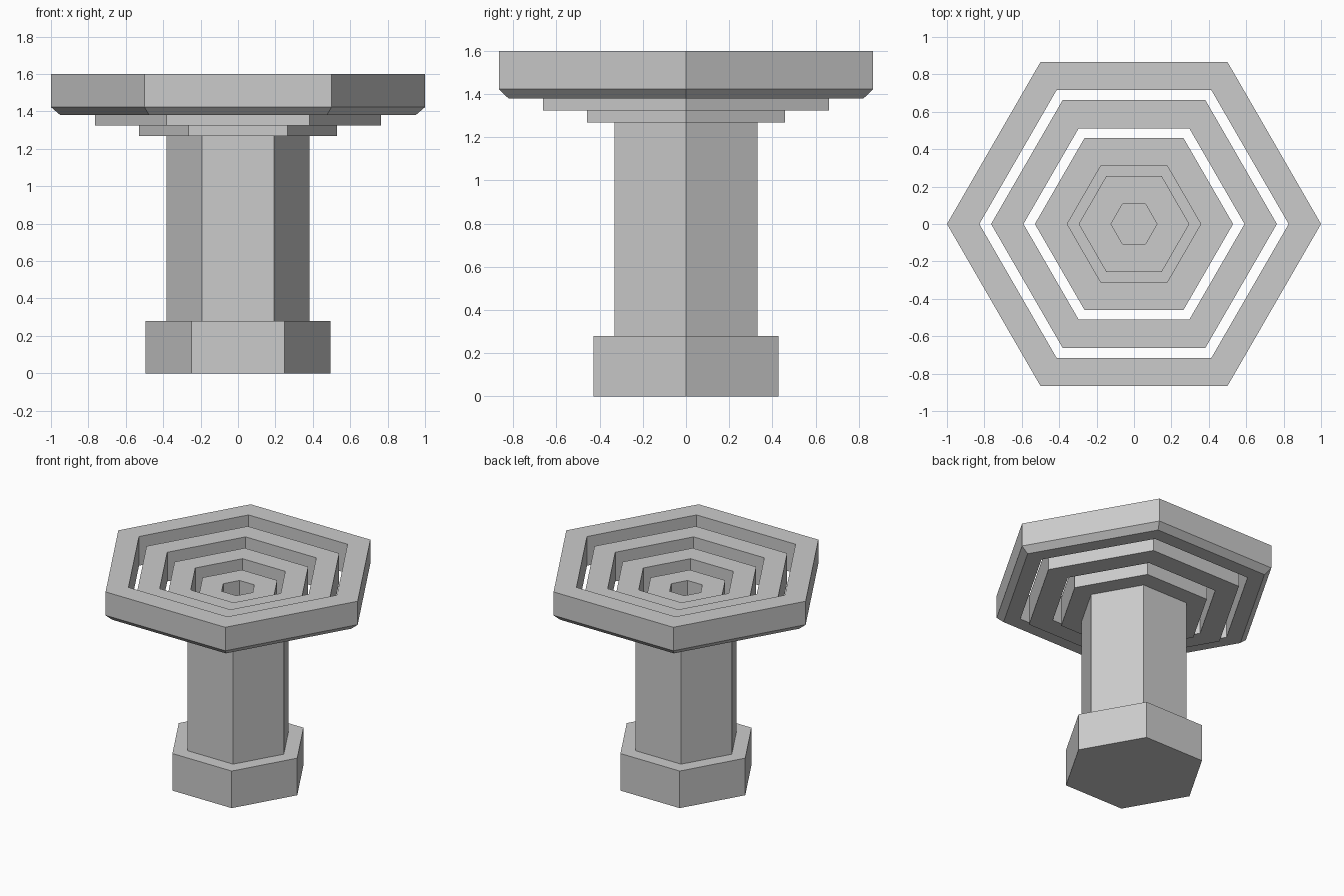
import bpy, bmesh
from math import cos, sin, pi

if "Cube" in bpy.data.objects:
    bpy.data.objects.remove(bpy.data.objects["Cube"])


def hex_loft(name, profile, closed=False):
    """Sweep an (radius, z) profile around six sides; closed makes a ring, else ends are capped."""
    bm = bmesh.new()
    loops = [[bm.verts.new((r * cos(k * pi / 3), r * sin(k * pi / 3), z))
              for k in range(6)] for r, z in profile]
    count = len(loops)
    for i in range(count if closed else count - 1):
        a, b = loops[i], loops[(i + 1) % count]
        for k in range(6):
            n = (k + 1) % 6
            bm.faces.new((a[k], a[n], b[n], b[k]))
    if not closed:
        bm.faces.new(loops[0][::-1])
        bm.faces.new(loops[-1])
    bmesh.ops.recalc_face_normals(bm, faces=bm.faces)
    mesh = bpy.data.meshes.new(name)
    bm.to_mesh(mesh)
    bm.free()
    obj = bpy.data.objects.new(name, mesh)
    bpy.context.collection.objects.link(obj)
    return obj


# Foot and column
hex_loft("base", [(0.495, 0), (0.495, 0.28)])
hex_loft("column", [(0.383, 0.28), (0.383, 1.27)])

# Concentric bowl rings, each one step lower towards the middle
HEIGHT, STEP, WIDTH = 0.22, 0.056, 0.173
for i, outer in enumerate((1.0, 0.764, 0.53, 0.296)):
    top = 1.6 - i * STEP
    low = top - HEIGHT
    inner = outer - WIDTH
    profile = [(inner, low), (inner, top), (outer, top)]
    # Only the outermost ring has a bevelled lower edge
    profile += [(outer, low + 0.043), (outer - 0.05, low)] if i == 0 else [(outer, low)]
    hex_loft(f"bowl_ring_{i + 1}", profile, closed=True)
